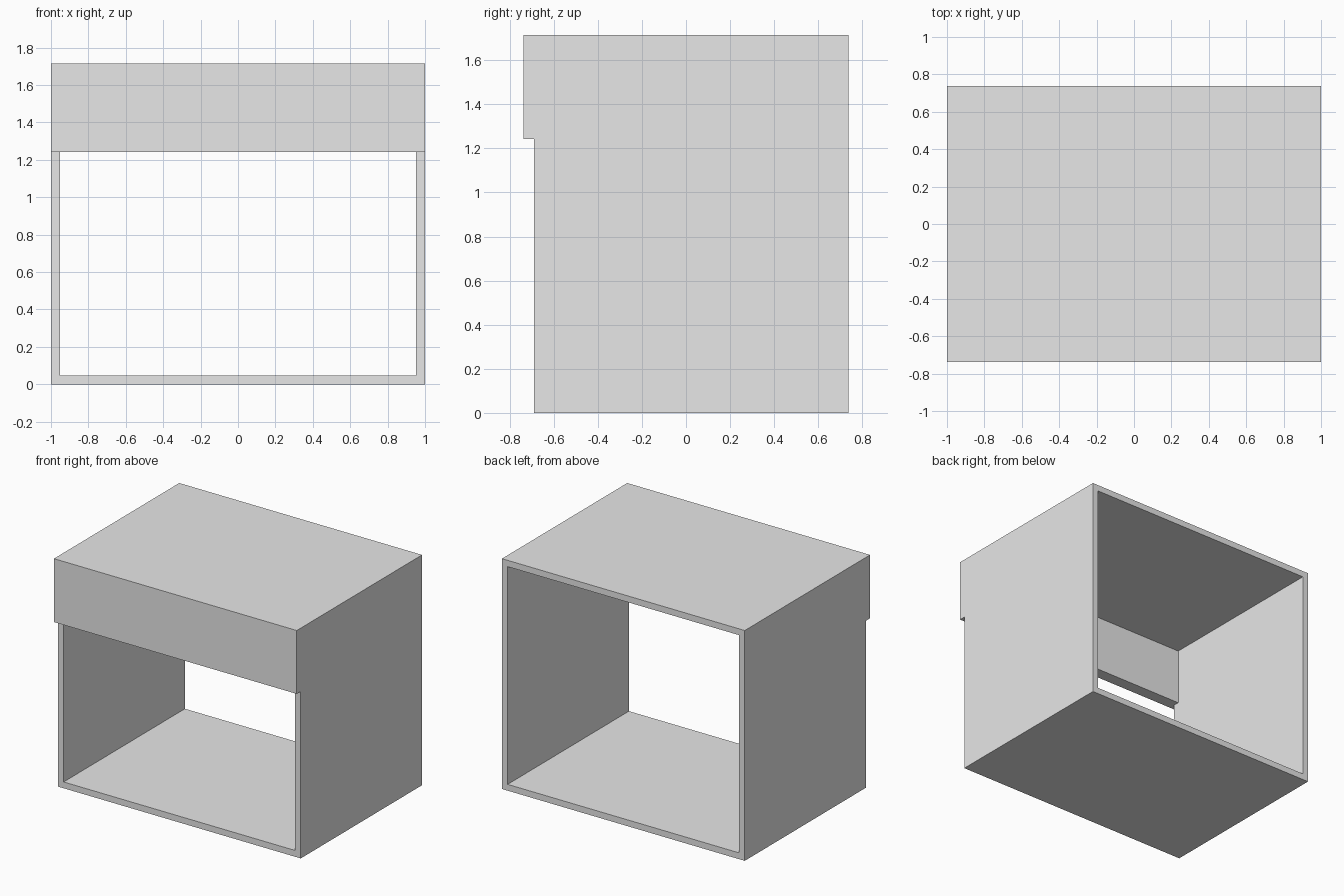
import bpy
import bmesh

cube = bpy.data.objects.get("Cube")
if cube:
    bpy.data.objects.remove(cube, do_unlink=True)

# Overall sizes
HALF_W, HEIGHT, WALL = 1.0, 1.715, 0.047
FRONT, SHELL_FRONT, BACK = -0.737, -0.69, 0.737
FASCIA_BOTTOM, FASCIA_INNER = 1.243, -0.645

grey = bpy.data.materials.new("light_grey")
grey.use_nodes = True
grey.diffuse_color = (0.8, 0.8, 0.8, 1)
grey.node_tree.nodes["Principled BSDF"].inputs["Base Color"].default_value = (0.8, 0.8, 0.8, 1)


def finish(name, bm):
    bmesh.ops.recalc_face_normals(bm, faces=bm.faces)
    mesh = bpy.data.meshes.new(name)
    bm.to_mesh(mesh)
    bm.free()
    mesh.materials.append(grey)
    obj = bpy.data.objects.new(name, mesh)
    bpy.context.collection.objects.link(obj)
    return obj


def box(name, half_width, y0, y1, z0, z1):
    bm = bmesh.new()
    bmesh.ops.create_cube(bm, size=1)
    for v in bm.verts:
        v.co.x *= 2 * half_width
        v.co.y = y1 if v.co.y > 0 else y0
        v.co.z = z1 if v.co.z > 0 else z0
    return finish(name, bm)


def open_shell(name):
    """Rectangular tube, open at the front and the back."""
    bm = bmesh.new()

    def ring(inset, y):
        x, z0, z1 = HALF_W - inset, inset, HEIGHT - inset
        return [bm.verts.new((px, y, pz))
                for px, pz in ((-x, z0), (x, z0), (x, z1), (-x, z1))]

    rings = [ring(0, SHELL_FRONT), ring(0, BACK),
             ring(WALL, BACK), ring(WALL, SHELL_FRONT)]
    for a, b in zip(rings, rings[1:] + rings[:1]):
        for i in range(4):
            j = (i + 1) % 4
            bm.faces.new((a[i], a[j], b[j], b[i]))
    return finish(name, bm)


# Floor, side walls and roof in one piece
open_shell("cabinet_shell")

# Upper front panel, with the part that sits between the walls
box("front_fascia", HALF_W, FRONT, SHELL_FRONT, FASCIA_BOTTOM, HEIGHT)
box("fascia_backing", HALF_W - WALL, SHELL_FRONT, FASCIA_INNER,
    FASCIA_BOTTOM, HEIGHT - WALL)
